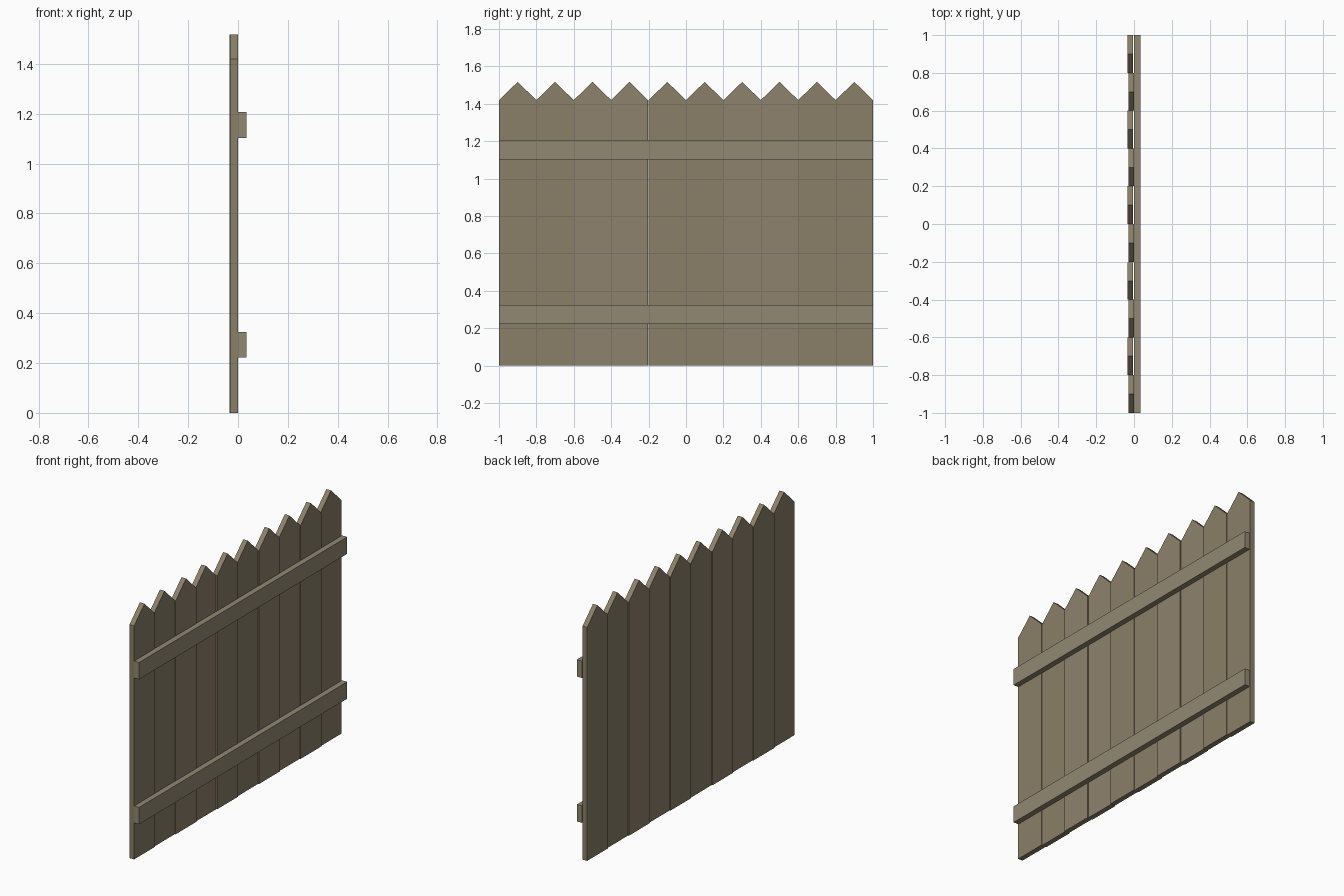
import bpy, bmesh

if "Cube" in bpy.data.objects:
    bpy.data.objects.remove(bpy.data.objects["Cube"])

def material(name, rgb):
    m = bpy.data.materials.new(name)
    m.diffuse_color = (*rgb, 1)
    m.use_nodes = True
    m.node_tree.nodes["Principled BSDF"].inputs["Base Color"].default_value = m.diffuse_color
    return m

def extruded(name, profile, x0, x1, mat):
    """Extrude a (y, z) profile along x from x0 to x1."""
    bm = bmesh.new()
    face = bm.faces.new([bm.verts.new((x0, y, z)) for y, z in profile])
    res = bmesh.ops.extrude_face_region(bm, geom=[face])
    for v in res["geom"]:
        if isinstance(v, bmesh.types.BMVert):
            v.co.x = x1
    bmesh.ops.recalc_face_normals(bm, faces=bm.faces)
    mesh = bpy.data.meshes.new(name)
    bm.to_mesh(mesh)
    bm.free()
    mesh.materials.append(mat)
    ob = bpy.data.objects.new(name, mesh)
    bpy.context.collection.objects.link(ob)
    return ob

plank_a = material("plank_wood_a", (0.255, 0.212, 0.138))
plank_b = material("plank_wood_b", (0.27, 0.223, 0.155))
rail_wood = material("rail_wood", (0.29, 0.25, 0.17))

# Pointed pickets, alternately stepped back
for i in range(10):
    y0, y1 = -1 + 0.2 * i, -0.8 + 0.2 * i
    if i == 3:
        y1 -= 0.004  # narrow gap between two boards
    profile = [(y0, 0), (y1, 0), (y1, 1.42), ((y0 + y1) / 2, 1.517), (y0, 1.42)]
    step = 0.005 * (i % 2)
    extruded(f"picket_{i + 1}", profile, -0.030 - step, 0.001 - step,
             (plank_a, plank_b)[(i // 2) % 2])

# Horizontal rails
for name, z0, z1 in (("lower_rail", 0.222, 0.325), ("upper_rail", 1.103, 1.206)):
    extruded(name, [(-1, z0), (1, z0), (1, z1), (-1, z1)], 0, 0.034, rail_wood)
